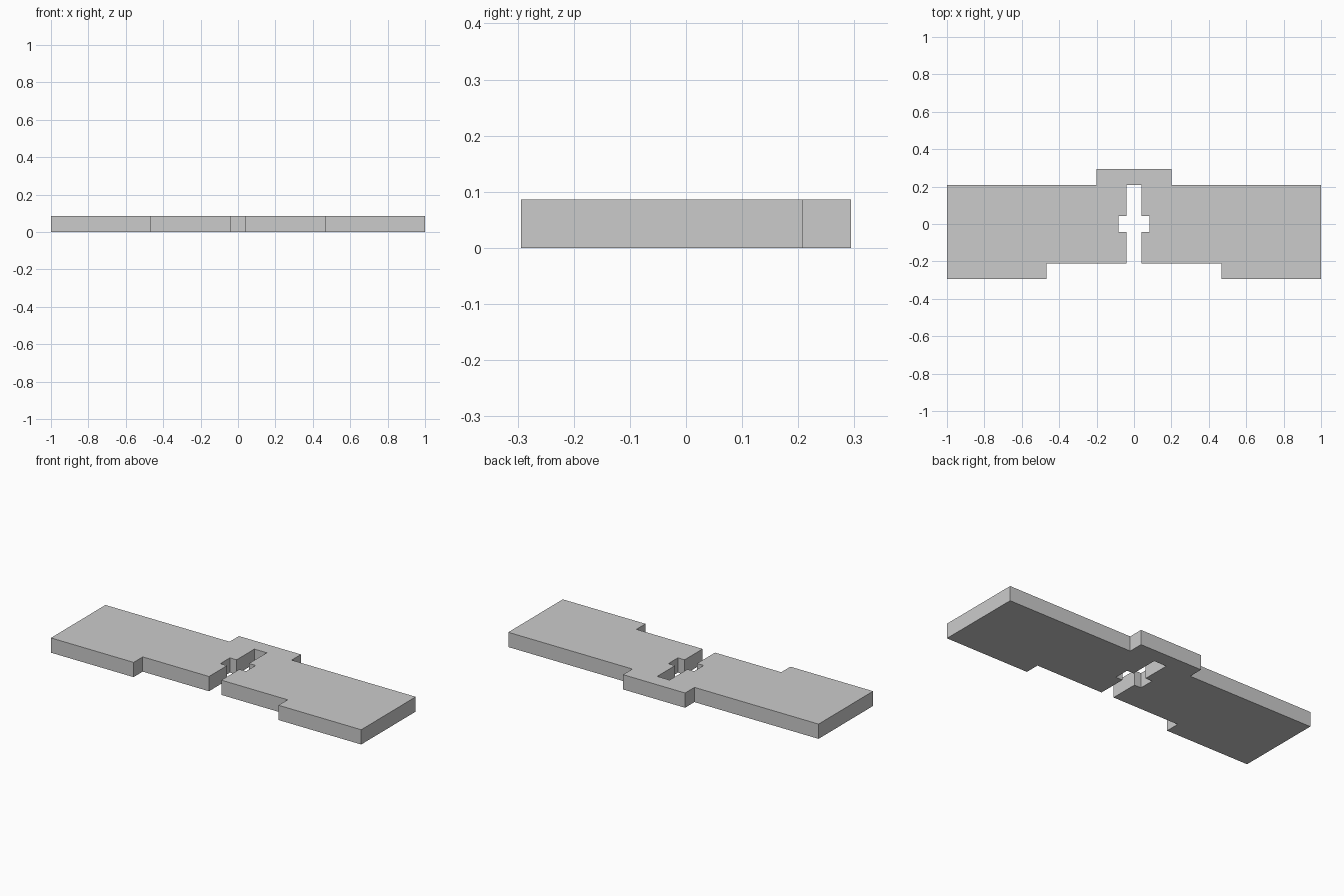
import bpy
import bmesh

HEIGHT = 0.086

cube = bpy.data.objects.get("Cube")
if cube:
    bpy.data.objects.remove(cube, do_unlink=True)

# Plain grey material
grey = bpy.data.materials.new("plain_grey")
grey.use_nodes = True
colour = (0.6, 0.6, 0.6, 1)
grey.diffuse_color = colour
grey.node_tree.nodes["Principled BSDF"].inputs["Base Color"].default_value = colour

# Left half of the plate outline, from the bridge round to the slot
half = [(0.2, 0.294), (0.2, 0.208), (1, 0.208), (1, -0.294),
        (0.467, -0.294), (0.467, -0.21), (0.04, -0.21), (0.04, -0.044),
        (0.083, -0.044), (0.083, 0.044), (0.04, 0.044), (0.04, 0.208)]
outline = half + [(-x, y) for x, y in reversed(half)]

# Extrude the mirrored outline into a flat slab
bm = bmesh.new()
base = bm.faces.new([bm.verts.new((x, y, 0)) for x, y in outline])
top = bmesh.ops.extrude_face_region(bm, geom=[base], use_keep_orig=True)
moved = [g for g in top["geom"] if isinstance(g, bmesh.types.BMVert)]
bmesh.ops.translate(bm, verts=moved, vec=(0, 0, HEIGHT))
bmesh.ops.recalc_face_normals(bm, faces=bm.faces)

mesh = bpy.data.meshes.new("slotted_plate")
bm.to_mesh(mesh)
bm.free()
mesh.materials.append(grey)
plate = bpy.data.objects.new("slotted_plate", mesh)
bpy.context.collection.objects.link(plate)
